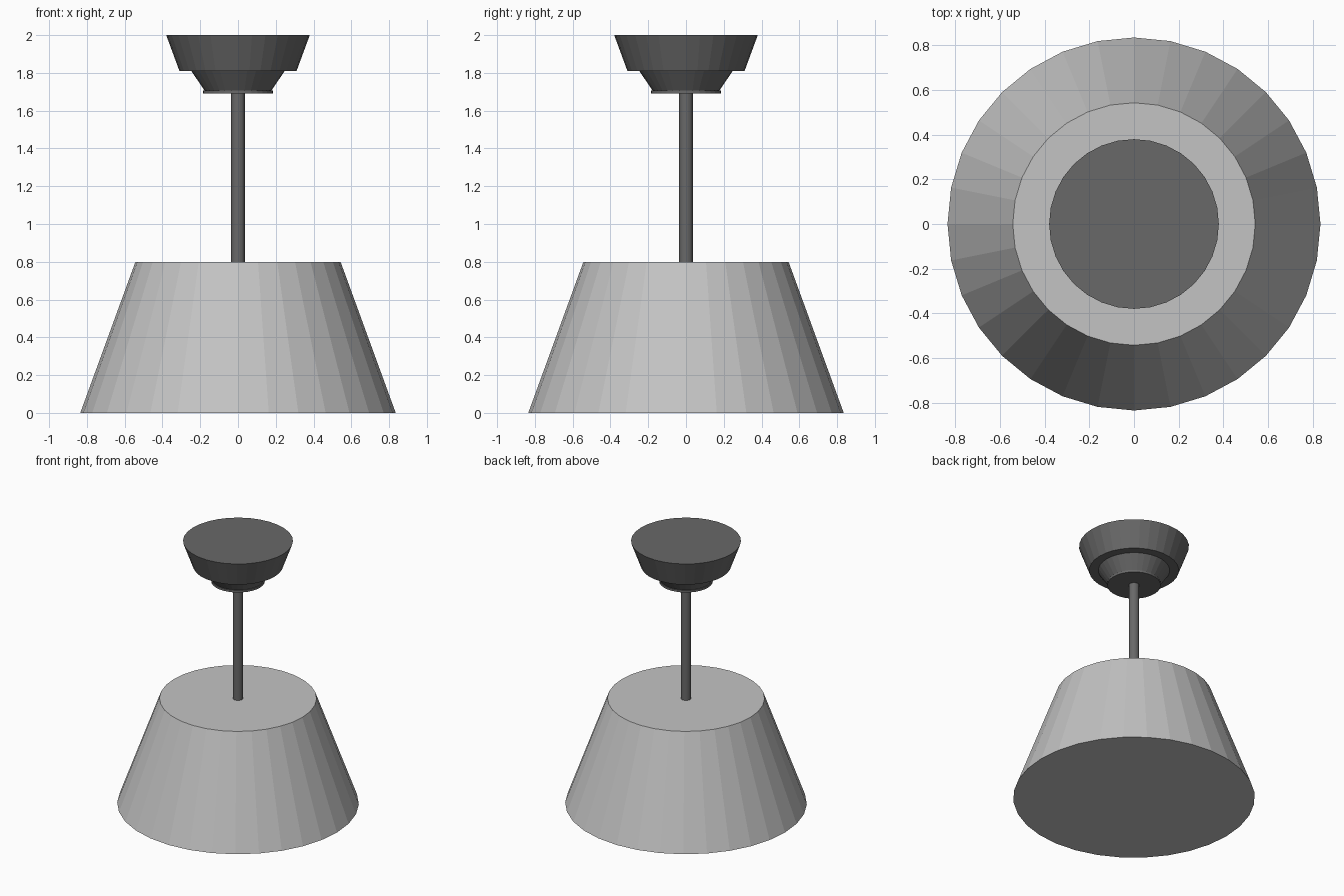
import bpy
import bmesh
from math import cos, sin, tau

cube = bpy.data.objects.get("Cube")
if cube:
    bpy.data.objects.remove(cube, do_unlink=True)


def make_material(name, value):
    mat = bpy.data.materials.new(name)
    mat.use_nodes = True
    colour = (value, value, value, 1)
    mat.diffuse_color = colour
    mat.node_tree.nodes["Principled BSDF"].inputs["Base Color"].default_value = colour
    return mat


def turned_part(name, profile, mat, sides=32):
    """Closed solid of revolution from (radius, height) pairs, bottom to top."""
    bm = bmesh.new()
    rings = [[bm.verts.new((r * cos(tau * i / sides), r * sin(tau * i / sides), z))
              for i in range(sides)] for r, z in profile]
    for low, high in zip(rings, rings[1:]):
        for i in range(sides):
            j = (i + 1) % sides
            bm.faces.new((low[i], low[j], high[j], high[i]))
    bm.faces.new(rings[0][::-1])
    bm.faces.new(rings[-1])
    mesh = bpy.data.meshes.new(name)
    bm.to_mesh(mesh)
    bm.free()
    mesh.materials.append(mat)
    obj = bpy.data.objects.new(name, mesh)
    bpy.context.collection.objects.link(obj)
    return obj


light_grey = make_material("light grey", 0.55)
dark_grey = make_material("dark grey", 0.14)

# Lampshade, closed at both ends
turned_part("shade", [(0.835, 0), (0.543, 0.8)], light_grey)

# Rod from the shade to the ceiling mount
turned_part("rod", [(0.036, 0.79), (0.036, 1.70)], dark_grey)

# Ceiling mount: thin collar, stepped neck and flared cup
turned_part("ceiling_mount",
            [(0.185, 1.692), (0.185, 1.708), (0.178, 1.708),
             (0.247, 1.81), (0.31, 1.81), (0.38, 2.0)], dark_grey)
